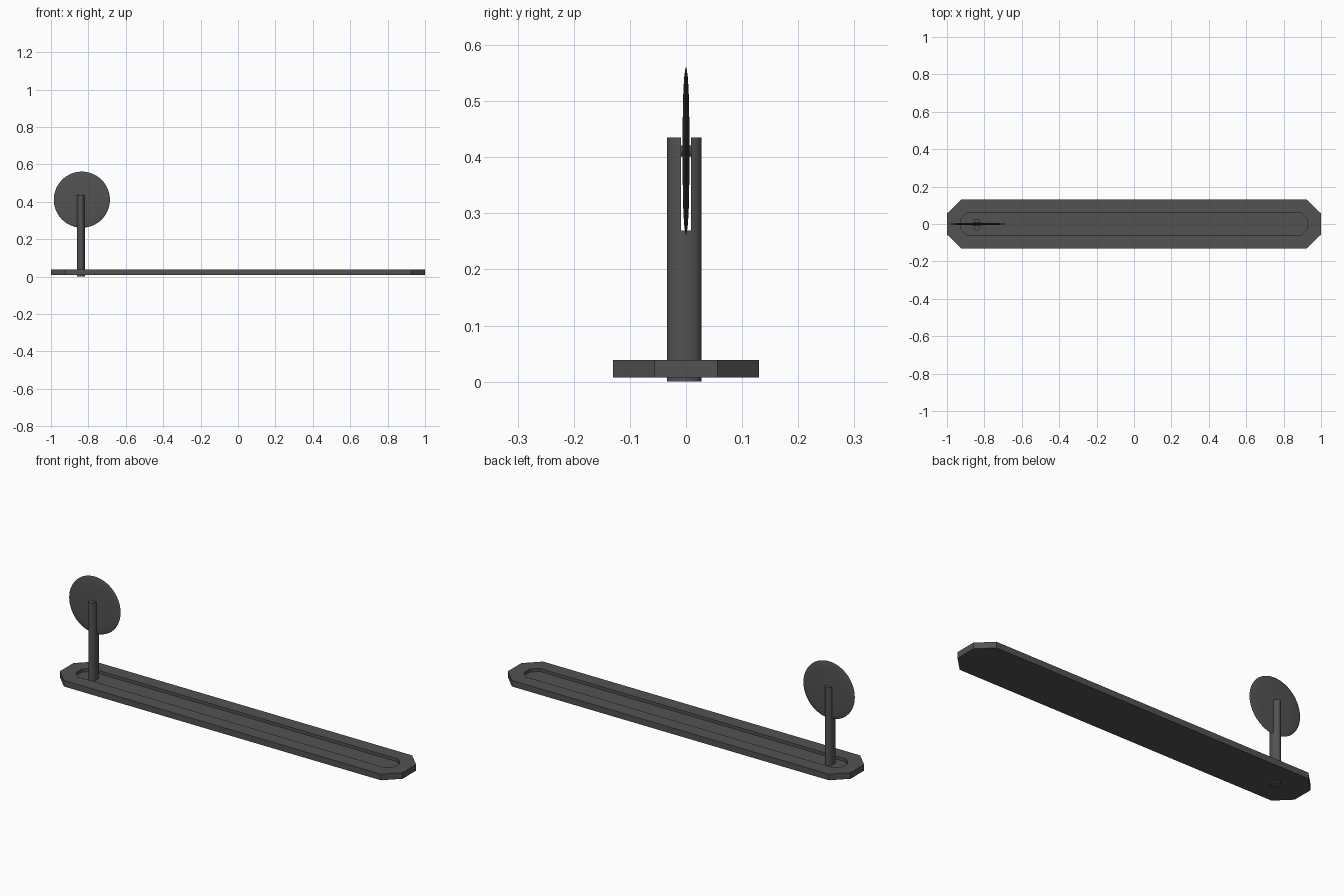
import bpy, bmesh, math
from mathutils import Matrix

cube = bpy.data.objects.get("Cube")
if cube:
    bpy.data.objects.remove(cube)

GREY = (0.085, 0.085, 0.085, 1.0)
metal = bpy.data.materials.new("dark_grey")
metal.use_nodes = True
metal.diffuse_color = GREY
metal.node_tree.nodes["Principled BSDF"].inputs["Base Color"].default_value = GREY

POST_X = -0.84
WHEEL_X, WHEEL_Z, WHEEL_R = -0.835, 0.411, 0.15


def make_object(name, bm):
    bmesh.ops.recalc_face_normals(bm, faces=bm.faces)
    mesh = bpy.data.meshes.new(name)
    bm.to_mesh(mesh)
    bm.free()
    mesh.materials.append(metal)
    obj = bpy.data.objects.new(name, mesh)
    bpy.context.collection.objects.link(obj)
    return obj


def activate(obj):
    bpy.ops.object.select_all(action='DESELECT')
    obj.select_set(True)
    bpy.context.view_layer.objects.active = obj


def smooth(obj, degrees=35):
    activate(obj)
    bpy.ops.object.shade_smooth_by_angle(angle=math.radians(degrees))


def bridge(bm, a, b):
    n = len(a)
    for i in range(n):
        j = (i + 1) % n
        bm.faces.new((a[i], a[j], b[j], b[i]))


def octagon(bm, hx, hy, cut_x, cut_y, z):
    """Rectangle with clipped corners."""
    quarter = [(hx, hy - cut_y), (hx - cut_x, hy)]
    right = [(x, -y) for x, y in reversed(quarter)] + quarter
    points = right + [(-x, -y) for x, y in right]
    return [bm.verts.new((x, y, z)) for x, y in points]


# Base plate with a sunken track
bm = bmesh.new()
rings = [octagon(bm, 1.0, 0.13, 0.075, 0.074, z) for z in (0.007, 0.039)]
rings += [octagon(bm, 0.928, 0.058, 0.034, 0.034, z) for z in (0.039, 0.023)]
for lower, upper in zip(rings, rings[1:]):
    bridge(bm, lower, upper)
bm.faces.new(rings[0])
bm.faces.new(rings[-1])
make_object("base_plate", bm)

# Oval post, forked at the top to hold the wheel
bm = bmesh.new()
bmesh.ops.create_cone(bm, cap_ends=True, segments=32, radius1=1, radius2=1, depth=1,
                      matrix=Matrix.Translation((POST_X, -0.003, 0.218))
                      @ Matrix.Diagonal((0.021, 0.031, 0.435, 1)))
post = make_object("post", bm)
bm = bmesh.new()
bmesh.ops.create_cube(bm, size=1, matrix=Matrix.Translation((POST_X, 0, 0.369))
                      @ Matrix.Diagonal((0.1, 0.018, 0.2, 1)))
cutter = make_object("slot_cutter", bm)
cutter.hide_render = True
slot = post.modifiers.new("slot", 'BOOLEAN')
slot.object = cutter
slot.operation = 'DIFFERENCE'
slot.solver = 'EXACT'
activate(post)
bpy.ops.object.modifier_apply(modifier="slot")
bpy.data.objects.remove(cutter)
smooth(post)

# Axle across the slot
bm = bmesh.new()
bmesh.ops.create_cone(bm, cap_ends=True, segments=24, radius1=0.01, radius2=0.01, depth=0.03,
                      matrix=Matrix.Translation((POST_X, 0, WHEEL_Z))
                      @ Matrix.Rotation(math.pi / 2, 4, 'X'))
smooth(make_object("axle", bm))

# Thin wheel with a sharp rim, turned around the axle
bm = bmesh.new()
half = [(0.0, 0.0062), (0.05, 0.006), (0.1, 0.005), (0.13, 0.0035), (0.145, 0.0015)]
profile = half + [(WHEEL_R, 0.0)] + [(r, -y) for r, y in reversed(half)]
verts = [bm.verts.new((r, y, 0)) for r, y in profile]
edges = [bm.edges.new(pair) for pair in zip(verts, verts[1:])]
bmesh.ops.spin(bm, geom=verts + edges, cent=(0, 0, 0), axis=(0, 1, 0),
               angle=math.tau, steps=64)
bmesh.ops.remove_doubles(bm, verts=bm.verts, dist=0.0001)
bmesh.ops.translate(bm, verts=bm.verts, vec=(WHEEL_X, 0, WHEEL_Z))
smooth(make_object("wheel", bm))
